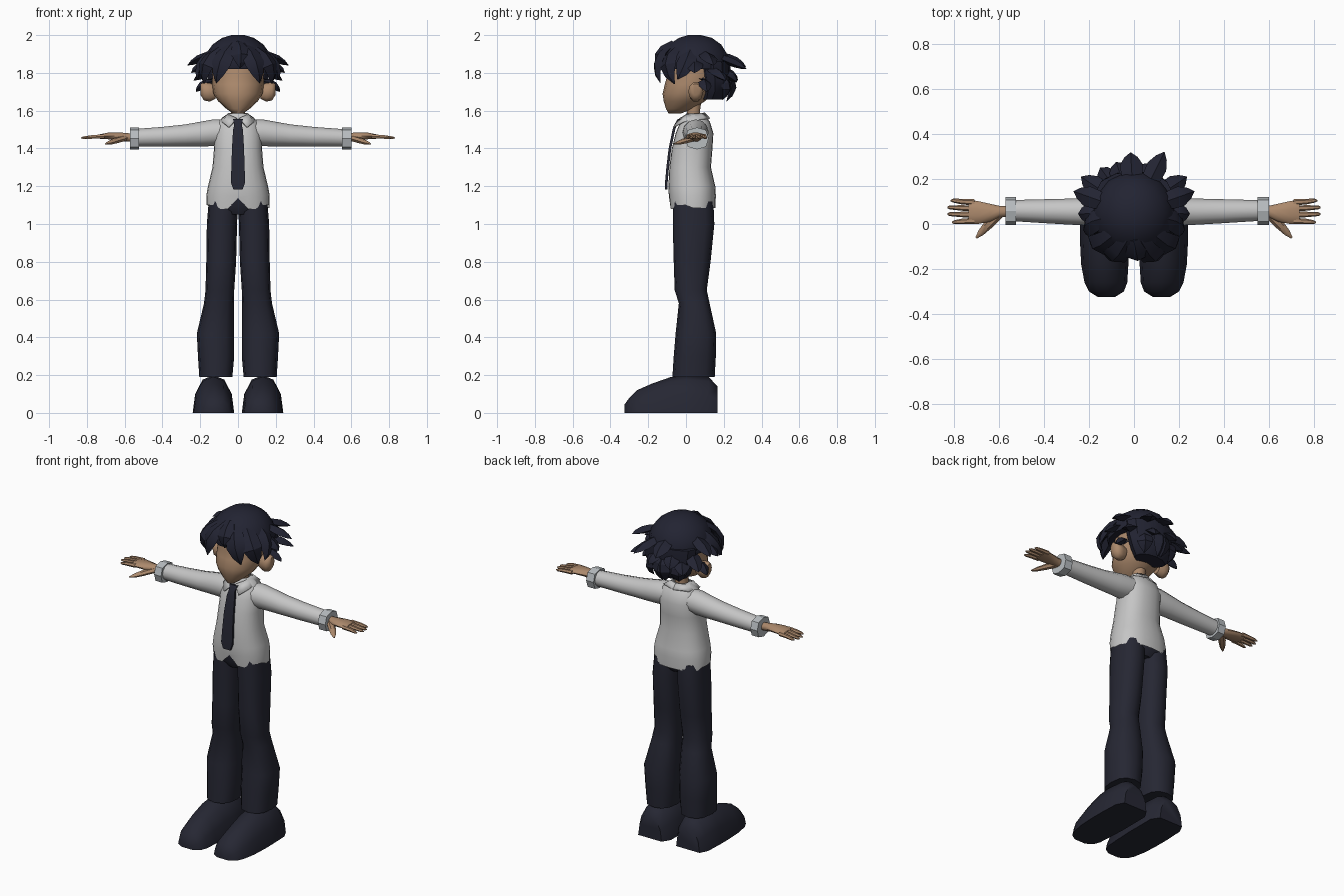
import bpy, bmesh, math
from mathutils import Vector as V


def material(name, rgb):
    m = bpy.data.materials.new(name)
    m.diffuse_color = (*rgb, 1)
    return m


SHIRT = material("shirt_grey", (0.56, 0.56, 0.56))
CUFF = material("cuff_grey", (0.48, 0.51, 0.53))
SKIN = material("skin_tan", (0.41, 0.25, 0.15))
NAVY = material("trouser_navy", (0.019, 0.020, 0.033))
HAIR = material("hair_navy", (0.016, 0.017, 0.032))


def finish(name, bm, mat, mirror=False, angle=40):
    bmesh.ops.recalc_face_normals(bm, faces=bm.faces)
    me = bpy.data.meshes.new(name)
    bm.to_mesh(me)
    bm.free()
    me.materials.append(mat)
    ob = bpy.data.objects.new(name, me)
    bpy.context.collection.objects.link(ob)
    bpy.ops.object.select_all(action='DESELECT')
    ob.select_set(True)
    bpy.context.view_layer.objects.active = ob
    bpy.ops.object.shade_smooth_by_angle(angle=math.radians(angle))
    if mirror:
        ob.modifiers.new("mirror", 'MIRROR').use_mirror_merge = False
    return ob


def add_loft(bm, rings, caps=True):
    loops = [[bm.verts.new(p) for p in r] for r in rings]
    n = len(loops[0])
    for a, b in zip(loops, loops[1:]):
        for i in range(n):
            j = (i + 1) % n
            bm.faces.new((a[i], a[j], b[j], b[i]))
    if caps:
        bm.faces.new(loops[0])
        bm.faces.new(loops[-1])


def loft(name, rings, mat, mirror=False, caps=True, angle=40):
    bm = bmesh.new()
    add_loft(bm, rings, caps)
    return finish(name, bm, mat, mirror, angle)


def oval(c, u, v, n=12, p=1.0):
    pts = []
    for i in range(n):
        a = 2 * math.pi * i / n
        cs, sn = round(math.cos(a), 6), round(math.sin(a), 6)
        f = lambda t: math.copysign(abs(t) ** p, t)
        pts.append(V(c) + V(u) * f(cs) + V(v) * f(sn))
    return pts


def flat_ring(z, x0, x1, y0, y1, n=12, p=1.0):
    return oval(((x0 + x1) / 2, (y0 + y1) / 2, z), ((x1 - x0) / 2, 0, 0), (0, (y1 - y0) / 2, 0), n, p)


def side_ring(x, y, ry, z, rz, n=10, p=1.0):
    return oval((x, y, z), (0, ry, 0), (0, 0, rz), n, p)


# trouser legs and hips
legs = [(1.12, .0, .155, -.07, .145), (1.0, .005, .165, -.07, .15), (.8, .01, .168, -.065, .13),
        (.65, .02, .172, -.06, .11), (.58, .022, .18, -.038, .125), (.42, .02, .218, -.055, .16),
        (.3, .02, .212, -.065, .158), (.19, .03, .205, -.072, .152)]
loft("trouser_leg", [flat_ring(*s, 12, .8) for s in legs], NAVY, True)
loft("hips", [flat_ring(1.05, -.09, .09, -.055, .12, 16),
              flat_ring(1.09, -.155, .155, -.076, .148, 16, .85),
              flat_ring(1.16, -.155, .155, -.082, .148, 16, .85)], NAVY)

# shoes, lofted heel to toe
shoes = [(.168, .05, .21, .14), (.12, .02, .235, .19), (0, .02, .24, .2), (-.08, .02, .24, .19),
         (-.18, .025, .235, .155), (-.26, .03, .22, .12), (-.3, .045, .2, .08), (-.325, .085, .16, .045)]
rings = []
for y, a, b, h in shoes:
    w = b - a
    rings.append([V((a + w * k, y, h * t)) for k, t in
                  ((0, 0), (.06, .5), (.24, .88), (.5, 1), (.76, .88), (.94, .5), (1, 0))])
loft("shoe", rings, NAVY, True, angle=50)

# shirt body with a notched front hem
torso = [(1.095, .168, -.084, .156), (1.15, .168, -.091, .158), (1.2, .159, -.093, .155),
         (1.3, .135, -.088, .132), (1.4, .127, -.075, .14), (1.48, .125, -.055, .145),
         (1.54, .108, -.03, .127), (1.57, .07, -.005, .1), (1.585, .045, .0, .085)]
rings = [flat_ring(z, -r, r, a, b, 24, .85) for z, r, a, b in torso]
for i, p in enumerate(rings[0]):
    d = abs(i - 18)
    p.z = 1.138 if d == 0 else 1.08 if d in (1, 2) else 1.1 if d < 8 else 1.085
loft("shirt_body", rings, SHIRT, caps=False, angle=60)

# sleeves and cuffs
sleeve = [(.07, .05, .07, 1.487, .066), (.13, .052, .068, 1.483, .071), (.2, .055, .062, 1.476, .065),
          (.28, .055, .058, 1.469, .058), (.4, .057, .053, 1.462, .052), (.56, .06, .046, 1.456, .046)]
loft("sleeve", [side_ring(*s, 12) for s in sleeve], SHIRT, True, angle=50)
for side, x0, x1 in (("left", .55, .60), ("right", -.572, -.525)):
    loft(side + "_cuff", [side_ring(x, .058, .062, 1.453, .058, 8, .75) for x in (x0, x1)], CUFF, angle=30)

# collar flaps
bm = bmesh.new()
top = [(.006, -.035, 1.56), (.048, 0, 1.58), (.05, .08, 1.587), (0, .1, 1.59)]
low = [(.05, -.068, 1.515), (.088, -.015, 1.545), (.088, .095, 1.56), (0, .128, 1.56)]
tv, lv = [[bm.verts.new(p) for p in row] for row in (top, low)]
for i in range(3):
    bm.faces.new((tv[i], tv[i + 1], lv[i + 1], lv[i]))
ob = finish("collar", bm, SHIRT, True)
ob.modifiers.new("thickness", 'SOLIDIFY').thickness = .008

# necktie
tie = [(1.555, -.038, .026), (1.525, -.056, .02), (1.5, -.065, .026), (1.4, -.086, .032),
       (1.3, -.098, .035), (1.22, -.105, .038), (1.182, -.106, .024)]
loft("necktie", [[V((x * w, y + d, z)) for x, d in ((-1, -.006), (1, -.006), (1, .008), (-1, .008))]
                 for z, y, w in tie], NAVY, angle=30)

# hands: palm, four fingers, thumb
bm = bmesh.new()
palm = [(.54, .056, .022, 1.455, .022), (.6, .055, .026, 1.46, .024), (.64, .05, .04, 1.464, .021),
        (.69, .051, .05, 1.466, .018), (.735, .054, .054, 1.463, .012)]
add_loft(bm, [side_ring(*s) for s in palm])
for y0, y1, x1 in ((.096, .104, .815), (.069, .074, .83), (.041, .044, .83), (.014, .008, .81)):
    add_loft(bm, [side_ring(.71, y0, .014, 1.464, .013, 6), side_ring(.77, (y0 + y1) / 2, .012, 1.461, .011, 6),
                  side_ring(x1 - .012, y1, .009, 1.457, .008, 6), side_ring(x1, y1, .003, 1.456, .003, 6)])
for_thumb = [(.6, .045, 1.455, .02), (.645, .0, 1.442, .02), (.68, -.038, 1.43, .014), (.702, -.062, 1.424, .004)]
add_loft(bm, [oval((x, y, z), (r * .75, r * .75, 0), (0, 0, r * .8), 6) for x, y, z, r in for_thumb])
finish("hand", bm, SKIN, True, 50)

# neck, head, ears
loft("neck", [flat_ring(z, -r, r, .04 - r, .04 + r, 10) for z, r in ((1.54, .042), (1.6, .036), (1.66, .045))], SKIN)
head = [(1.584, .025, -.092, -.03), (1.61, .062, -.106, .04), (1.65, .105, -.118, .1), (1.69, .13, -.124, .14),
        (1.74, .137, -.112, .17), (1.78, .136, -.101, .18), (1.84, .138, -.1, .19), (1.92, .12, -.07, .16)]
loft("head", [flat_ring(z, -r, r, a, b, 16) for z, r, a, b in head], SKIN, angle=60)
ears = [(.12, .016, .03, 1.7, .04), (.15, .01, .038, 1.697, .052), (.18, .054, .04, 1.702, .05), (.198, .062, .022, 1.712, .032)]
ears = [(x, .052, ry, z, rz) for x, _, ry, z, rz in ears]
loft("ear", [side_ring(*e) for e in ears], SKIN, True, angle=60)

# hair mass: crown and nape
crown = [(2.0, .035, .01, .08), (1.985, .085, -.04, .14), (1.95, .135, -.095, .19), (1.9, .17, -.128, .222),
         (1.85, .184, -.138, .235), (1.82, .178, -.13, .235)]
loft("hair_crown", [flat_ring(z, -r, r, a, b, 14) for z, r, a, b in crown], HAIR, angle=30)
nape = [(1.86, .17, .05, .235), (1.76, .16, .07, .238), (1.7, .138, .08, .225), (1.66, .1, .08, .195)]
loft("hair_nape", [flat_ring(z, -r, r, a, b, 12) for z, r, a, b in nape], HAIR, angle=30)

# hair locks: leaf shapes bent through three points
CENTRE = V((0, .05, 1.83))


def add_lock(bm, base, mid, tip, width, thick=.022):
    a, m, c = V(base), V(mid), V(tip)
    ctrl = m * 2 - (a + c) / 2
    rings = []
    for t, f in ((0, .55), (.3, .95), (.55, 1), (.8, .6), (1, .03)):
        p = a * (1 - t) ** 2 + ctrl * 2 * t * (1 - t) + c * t * t
        tan = ((ctrl - a) * (1 - t) + (c - ctrl) * t).normalized()
        side = tan.cross(p - CENTRE).normalized()
        rings.append(oval(p, side * width * f, side.cross(tan) * thick * f, 4))
    add_loft(bm, rings)


def locks(name, items, mirror=True):
    bm = bmesh.new()
    for it in items:
        add_lock(bm, *it)
    finish(name, bm, HAIR, mirror, 30)


locks("fringe", [
    ((.03, -.07, 1.95), (.085, -.145, 1.86), (.115, -.135, 1.745), .055),
    ((.08, -.04, 1.94), (.165, -.095, 1.85), (.18, -.06, 1.74), .055),
    ((.12, .03, 1.93), (.195, .0, 1.85), (.215, -.045, 1.765), .05)])
locks("centre_fringe", [((.0, -.07, 1.96), (.015, -.14, 1.9), (.01, -.145, 1.825), .05)], False)


# outward spikes placed from their tips
def spike(x, y, z, w=.045):
    d = V((x, y - CENTRE.y, 0))
    base = CENTRE + d.normalized() * .12
    mid = CENTRE + d.normalized() * (.1 + d.length * .4)
    base.z, mid.z = z + .07, z + .035
    return base, mid, (x, y, z), w


locks("side_spikes", [spike(.268, .145, 1.84), spike(.248, .045, 1.8), spike(.235, .21, 1.76),
                      spike(.222, .11, 1.7, .035)])
locks("back_spikes", [spike(.135, .32, 1.82), spike(-.015, .318, 1.83, .05), spike(-.08, .275, 1.76),
                      spike(.07, .27, 1.75), spike(-.15, .25, 1.73)], False)
locks("nape_locks", [((.09, .19, 1.78), (.1, .215, 1.72), (.085, .19, 1.655), .045),
                     ((.0, .21, 1.8), (.01, .245, 1.73), (.01, .215, 1.65), .05)])
